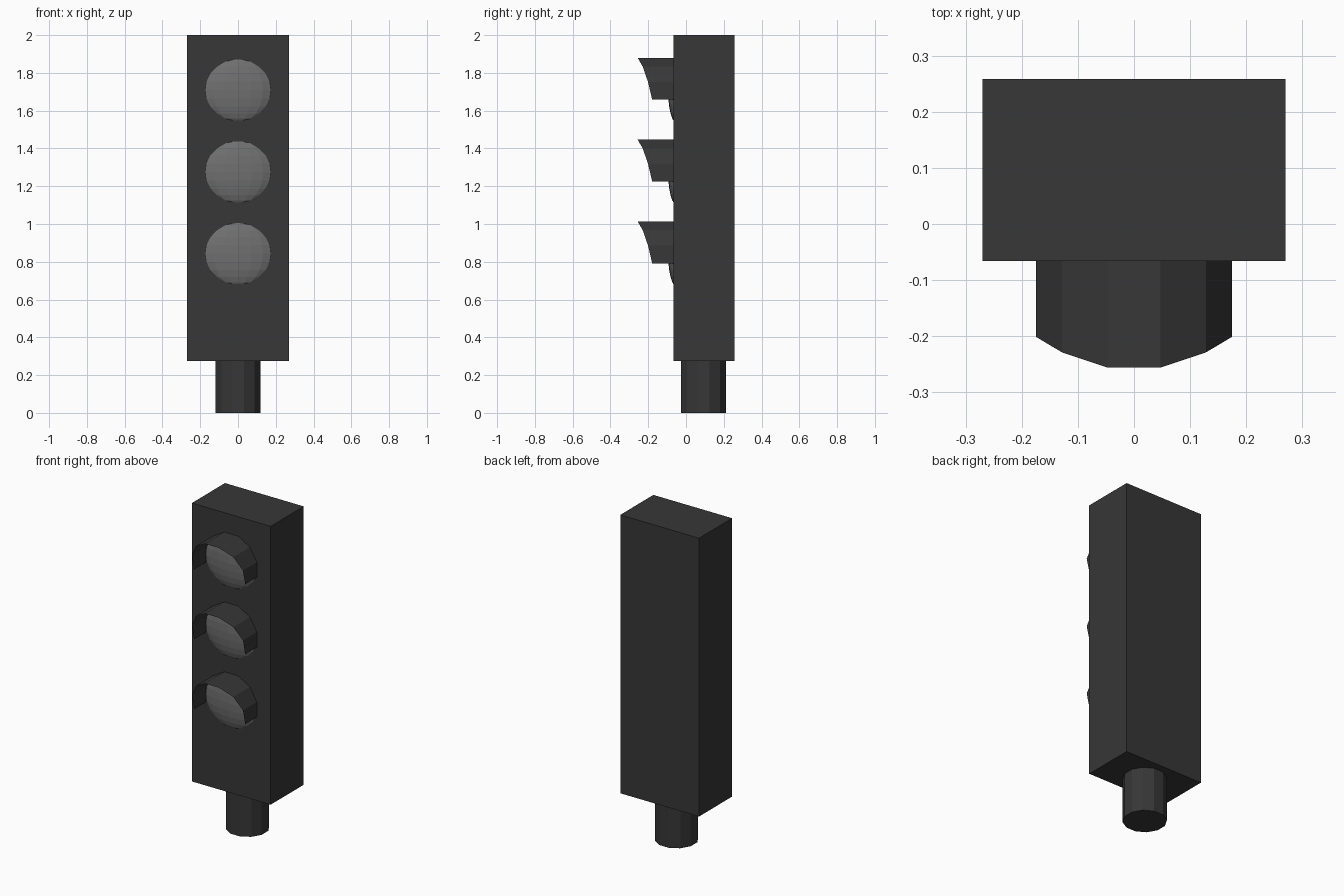
import bpy, bmesh, math
from mathutils import Matrix, Vector

if "Cube" in bpy.data.objects:
    bpy.data.objects.remove(bpy.data.objects["Cube"])


def material(name, value):
    m = bpy.data.materials.new(name)
    m.diffuse_color = (value, value, value, 1)
    m.use_nodes = True
    m.node_tree.nodes["Principled BSDF"].inputs["Base Color"].default_value = m.diffuse_color
    return m


BLACK = material("dark casing", 0.038)
GREY = material("grey lens", 0.16)
FRONT = -0.066                      # y of the casing's front face
BACK = 0.258
MID = (FRONT + BACK) / 2


def add_object(name, bm, mat):
    me = bpy.data.meshes.new(name)
    bm.to_mesh(me)
    bm.free()
    me.materials.append(mat)
    ob = bpy.data.objects.new(name, me)
    bpy.context.collection.objects.link(ob)
    return ob


# casing
bm = bmesh.new()
bmesh.ops.create_cube(bm, size=1, matrix=Matrix.Translation((0, MID, 1.1375))
                      @ Matrix.Diagonal((0.54, BACK - FRONT, 1.725, 1)))
add_object("casing", bm, BLACK)

# pole stub, twelve flat sides
bm = bmesh.new()
bmesh.ops.create_cone(bm, cap_ends=True, segments=12, radius1=0.124, radius2=0.124, depth=0.28,
                      matrix=Matrix.Translation((0, 0.093, 0.14))
                      @ Matrix.Rotation(math.radians(15), 4, 'Z'))
add_object("pole", bm, BLACK)


def visor(name, z):
    # open hood: upper part of a twelve-sided tube with a slanted front edge
    bm = bmesh.new()
    depth = {-15: -0.179, 15: -0.201, 45: -0.229, 75: -0.256}
    pairs = []
    for a in range(-15, 196, 30):
        x = 0.181 * math.cos(math.radians(a))
        h = z + 0.181 * math.sin(math.radians(a))
        y = depth[a if a < 90 else 180 - a]
        pairs.append((bm.verts.new((x, y, h)), bm.verts.new((x, FRONT, h))))
    for (a, b), (c, d) in zip(pairs, pairs[1:]):
        bm.faces.new((a, b, d, c))
    add_object(name, bm, BLACK)


def lens(name, z):
    # shallow faceted dome, trimmed just behind the casing face
    bm = bmesh.new()
    bmesh.ops.create_uvsphere(bm, u_segments=16, v_segments=12, radius=1,
                              matrix=Matrix.Translation((0, -0.05, z))
                              @ Matrix.Diagonal((0.186, 0.045, 0.175, 1)))
    bmesh.ops.bisect_plane(bm, geom=bm.verts[:] + bm.edges[:] + bm.faces[:],
                           plane_co=Vector((0, FRONT + 0.001, 0)),
                           plane_no=Vector((0, 1, 0)), clear_outer=True)
    add_object(name, bm, GREY)


# three lamps
for i, label in enumerate(("bottom", "middle", "top")):
    z = 0.839 + 0.433 * i
    visor(label + "_visor", z)
    lens(label + "_lens", z + 0.004)
